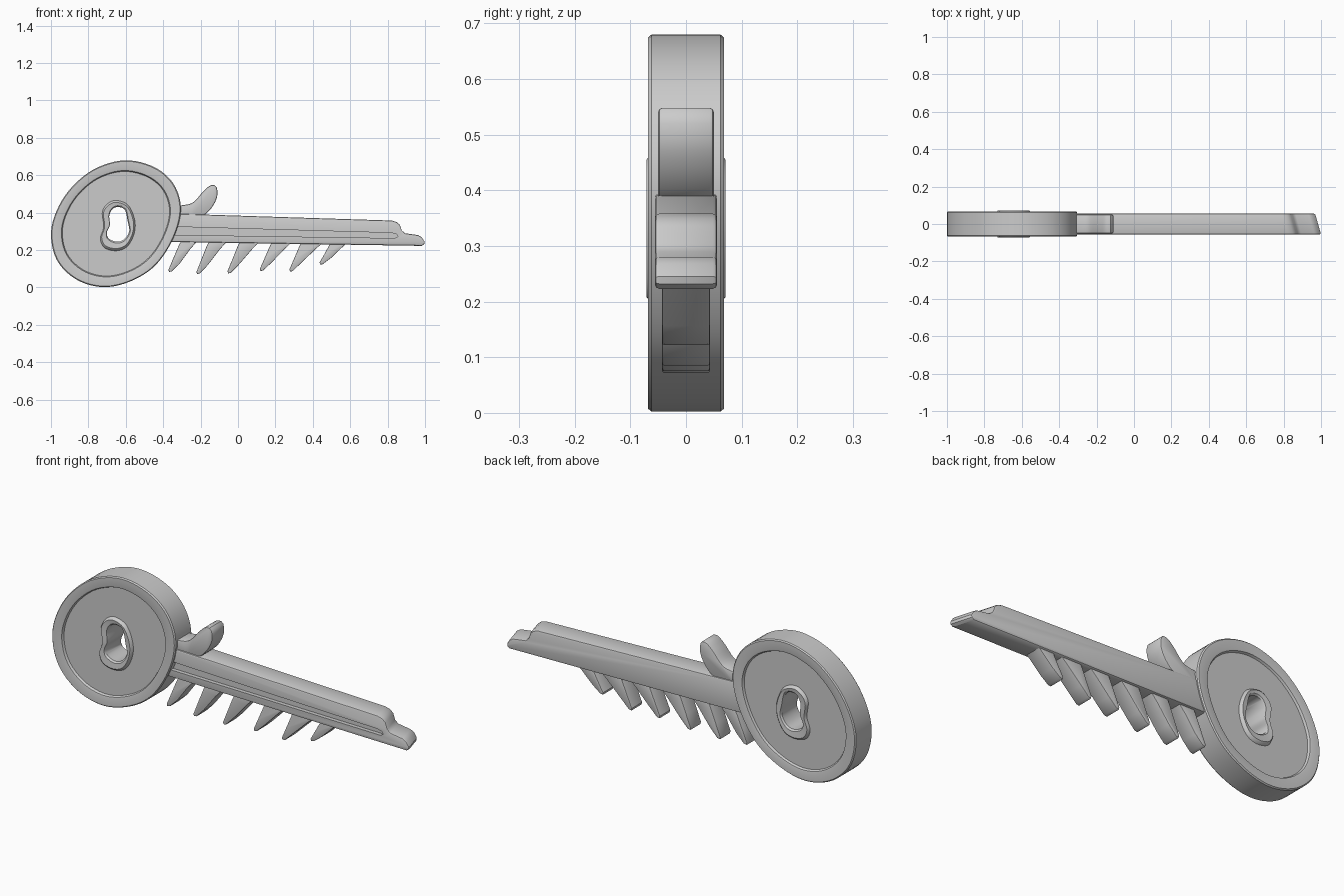
import bpy, bmesh
from mathutils import Vector

if "Cube" in bpy.data.objects:
    bpy.data.objects.remove(bpy.data.objects["Cube"])


def smooth_loop(pts, n):
    """Closed Catmull-Rom curve through pts, resampled to n even points."""
    p = [Vector(q) for q in pts]
    k, fine = len(p), []
    for i in range(k):
        a, b, c, d = p[i - 1], p[i], p[(i + 1) % k], p[(i + 2) % k]
        for s in range(16):
            t = s / 16
            fine.append(0.5 * (2 * b + (c - a) * t + (2 * a - 5 * b + 4 * c - d) * t * t
                               + (3 * b - a - 3 * c + d) * t ** 3))
    fine.append(fine[0])
    dist = [0.0]
    for u, v in zip(fine, fine[1:]):
        dist.append(dist[-1] + (v - u).length)
    out, j = [], 0
    for i in range(n):
        target = dist[-1] * i / n
        while dist[j + 1] < target:
            j += 1
        out.append(fine[j].lerp(fine[j + 1], (target - dist[j]) / (dist[j + 1] - dist[j])))
    return out


def finish(bm, name):
    bmesh.ops.recalc_face_normals(bm, faces=bm.faces[:])
    mesh = bpy.data.meshes.new(name)
    bm.to_mesh(mesh)
    bm.free()
    ob = bpy.data.objects.new(name, mesh)
    bpy.context.collection.objects.link(ob)
    return ob


def shade(ob, angle=0.6):
    bpy.ops.object.select_all(action='DESELECT')
    ob.select_set(True)
    bpy.context.view_layer.objects.active = ob
    bpy.ops.object.shade_smooth_by_angle(angle=angle)


def prism(name, pts, y0, y1, bevel=0.0):
    """Extrude an xz profile from y0 to y1, rounding the rims of both caps."""
    bm = bmesh.new()
    front = [bm.verts.new((x, y0, z)) for x, z in pts]
    back = [bm.verts.new((x, y1, z)) for x, z in pts]
    caps = [bm.faces.new(front), bm.faces.new(back[::-1])]
    n = len(pts)
    for i in range(n):
        j = (i + 1) % n
        bm.faces.new((front[i], back[i], back[j], front[j]))
    bmesh.ops.recalc_face_normals(bm, faces=bm.faces[:])
    if bevel:
        rim = list({e for f in caps for e in f.edges})
        bmesh.ops.bevel(bm, geom=rim, offset=bevel, segments=2, profile=0.5, affect='EDGES')
    return finish(bm, name)


# Round bow: concentric outlines lofted from hole to outer edge and round the back
N = 72
outer = smooth_loop([(-.605, .68), (-.45, .645), (-.345, .555), (-.305, .42), (-.345, .265),
                     (-.44, .12), (-.57, .035), (-.717, .002), (-.86, .04), (-.965, .14),
                     (-1.0, .28), (-.97, .41), (-.89, .535), (-.765, .635)], N)
hub = smooth_loop([(-.65, .46), (-.59, .435), (-.557, .36), (-.56, .29), (-.595, .225),
                   (-.65, .203), (-.71, .218), (-.732, .265), (-.715, .325), (-.722, .40),
                   (-.695, .443)], N)
hole = smooth_loop([(-.64, .43), (-.605, .415), (-.59, .355), (-.582, .30), (-.61, .257),
                    (-.65, .245), (-.693, .264), (-.7, .297), (-.685, .335), (-.688, .385),
                    (-.67, .42)], N)
centre = Vector((-.653, .34))


def scaled(loop, s):
    return [centre + (p - centre) * s for p in loop]


half = [(hole, .060), (scaled(hole, 1.08), .068), (scaled(hub, .96), .071), (hub, .067),
        (scaled(hub, 1.05), .055), (scaled(outer, .825), .055), (scaled(outer, .84), .066),
        (scaled(outer, .86), .068), (scaled(outer, .985), .068), (outer, .062)]
section = [(l, -y) for l, y in half] + [(l, y) for l, y in reversed(half)]
bm = bmesh.new()
rings = [[bm.verts.new((p.x, y, p.y)) for p in loop] for loop, y in section]
for a, b in zip(rings, rings[1:] + rings[:1]):
    for i in range(N):
        j = (i + 1) % N
        bm.faces.new((a[i], a[j], b[j], b[i]))
shade(finish(bm, "bow"))

# Blade with stepped tip, slightly skewed at the end
blade = prism("blade", [(-.37, .395), (-.28, .393), (.825, .358), (.85, .35), (.868, .335),
                        (.878, .305), (.895, .29), (.965, .28), (.985, .268), (1.0, .245),
                        (.998, .232), (.985, .223), (-.37, .244)], -.056, .056, .008)
for v in blade.data.vertices:
    if v.co.x > .8:
        v.co.x -= .016 * (v.co.y / .056 + 1)

# Long groove cut into the front of the blade
cutter = prism("groove_cutter", [(-.45, .328), (.82, .292), (.848, .285), (.855, .273),
                                 (.84, .264), (-.45, .283)], -.09, -.036)
mod = blade.modifiers.new("groove", 'BOOLEAN')
mod.object = cutter
mod.operation = 'DIFFERENCE'
mod.solver = 'EXACT'
bpy.context.view_layer.objects.active = blade
blade.select_set(True)
bpy.ops.object.modifier_apply(modifier="groove")
bpy.data.objects.remove(cutter, do_unlink=True)
shade(blade)

# Upright spur between bow and blade
spur = smooth_loop([(-.33, .43), (-.245, .452), (-.185, .515), (-.145, .547), (-.115, .538),
                    (-.113, .48), (-.15, .415), (-.21, .375), (-.33, .37)], 40)
shade(prism("spur", spur, -.05, .05, .007))

# Row of raked teeth: tip x, tip z, width of root
for i, (x, z, w) in enumerate([(-.372, .083, .09), (-.222, .072, .10), (-.056, .075, .11),
                               (.117, .088, .115), (.275, .085, .125), (.436, .122, .10)]):
    h = .26 - z
    tooth = [(x + .075, .26), (x + .055, z + .8 * h), (x + .025, z + .4 * h), (x, z + .012),
             (x + .003, z), (x + .018, z + .003), (x + .06, z + .25 * h),
             (x + .055 + .7 * w, z + .7 * h), (x + .075 + w, .26)]
    shade(prism(f"tooth_{i + 1}", tooth, -.043, .043, .004))
